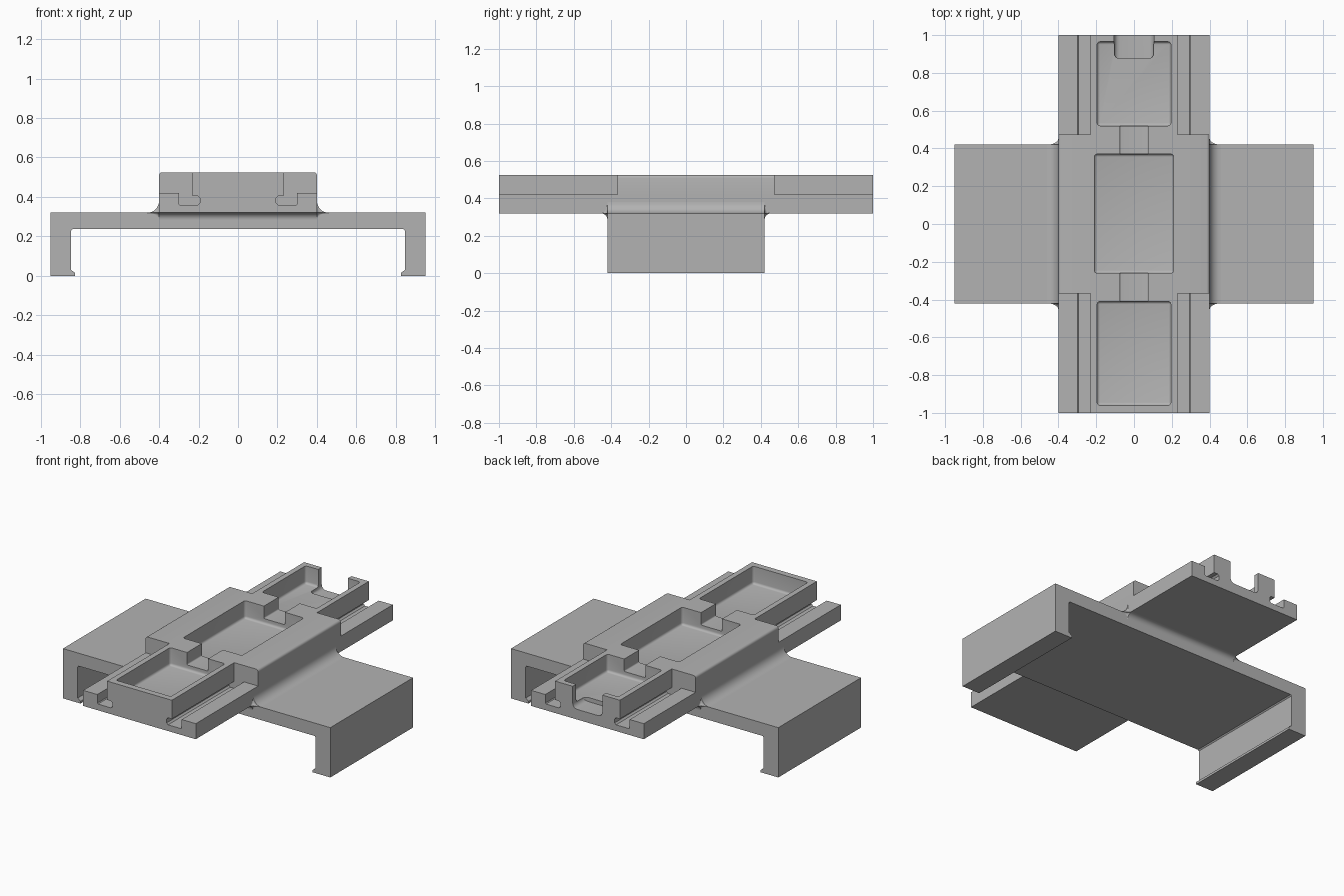
import bpy, bmesh, math

if "Cube" in bpy.data.objects:
    bpy.data.objects.remove(bpy.data.objects["Cube"])

GREY = (0.45, 0.45, 0.45, 1)
grey = bpy.data.materials.new("plain grey")
grey.use_nodes = True
grey.diffuse_color = GREY
grey.node_tree.nodes["Principled BSDF"].inputs["Base Color"].default_value = GREY


def finish(name, bm):
    bmesh.ops.recalc_face_normals(bm, faces=bm.faces)
    mesh = bpy.data.meshes.new(name)
    bm.to_mesh(mesh)
    bm.free()
    mesh.materials.append(grey)
    obj = bpy.data.objects.new(name, mesh)
    bpy.context.collection.objects.link(obj)
    return obj


def loft(name, rings):
    """Skin a list of closed rings and cap both ends."""
    bm = bmesh.new()
    loops = [[bm.verts.new(p) for p in ring] for ring in rings]
    n = len(loops[0])
    for a, b in zip(loops, loops[1:]):
        for i in range(n):
            j = (i + 1) % n
            bm.faces.new((a[i], a[j], b[j], b[i]))
    bm.faces.new(loops[0])
    bm.faces.new(loops[-1])
    return finish(name, bm)


def prism(name, outline, start, end, axis="y"):
    place = (lambda u, v, t: (u, t, v)) if axis == "y" else (lambda u, v, t: (t, u, v))
    return loft(name, [[place(u, v, t) for u, v in outline] for t in (start, end)])


def cutter_box(x0, x1, y0, y1, floor, radius, all_round=True):
    """Open-topped pocket shape with rounded floor edges."""
    bm = bmesh.new()
    bmesh.ops.create_cube(bm, size=1)
    top = 0.7
    for v in bm.verts:
        v.co = (x1 if v.co.x > 0 else x0, y1 if v.co.y > 0 else y0,
                top if v.co.z > 0 else floor)
    edges = [e for e in bm.edges
             if all(v.co.z < top for v in e.verts)
             and (all_round or e.verts[0].co.x == e.verts[1].co.x)]
    bmesh.ops.bevel(bm, geom=edges, offset=radius, segments=4, profile=0.5,
                    affect="EDGES")
    return finish("pocket_cutter", bm)


def cut(target, cutter):
    mod = target.modifiers.new("cut", "BOOLEAN")
    mod.operation, mod.solver, mod.object = "DIFFERENCE", "EXACT", cutter
    bpy.context.view_layer.objects.active = target
    bpy.ops.object.modifier_apply(modifier=mod.name)
    bpy.data.objects.remove(cutter)


def fillet(r, steps=8):
    """Concave quarter arc from (r, 0) to (0, r)."""
    angles = [math.pi / 2 * i / steps for i in range(steps + 1)]
    return [(r - r * math.sin(a), r - r * math.cos(a)) for a in angles]


def mirrored(half):
    return half + [(-x, z) for x, z in reversed(half)]


DECK, TOP, HALF_W, BASE_Y = 0.32, 0.525, 0.4, 0.42

# Bridge-shaped base with hooked legs
prism("base_bracket", mirrored([
    (0.95, DECK), (0.95, 0), (0.825, 0), (0.825, 0.015), (0.845, 0.03),
    (0.845, 0.23), (0.838, 0.237)]), -BASE_Y, BASE_Y)

# Long upper body with rounded top edges
round_r = 0.016
edge = [(HALF_W - x, TOP - z) for x, z in
        [(round_r * (1 - math.cos(a)), round_r * (1 - math.sin(a)))
         for a in [math.pi / 8 * i for i in range(5)]]]
body = prism("upper_body", mirrored([(HALF_W, DECK)] + edge), -1, 1)

# T-shaped side slots at both ends
slot = [(0.23, 0.7), (0.23, 0.405), (0.203, 0.405), (0.193, 0.395), (0.193, 0.37),
        (0.203, 0.36), (0.295, 0.36), (0.3, 0.365), (0.3, 0.42), (0.5, 0.42), (0.5, 0.7)]
for y0, y1 in ((-1.1, -0.367), (0.473, 1.1)):
    for side in (1, -1):
        cut(body, prism("slot_cutter", [(side * x, z) for x, z in slot], y0, y1))

# Three pockets
for half, y0, y1 in ((0.21, -0.26, 0.37), (0.195, -0.96, -0.41), (0.195, 0.52, 0.965)):
    cut(body, cutter_box(-half, half, y0, y1, 0.412, 0.015))

# Channels joining the pockets, and the open notch at the back
for y0, y1 in ((-0.44, -0.23), (0.34, 0.55)):
    cut(body, cutter_box(-0.075, 0.075, y0, y1, 0.445, 0.008, False))
cut(body, cutter_box(-0.105, 0.105, 0.875, 1.1, 0.385, 0.03, False))

# Concave fillets between body and base
R, r = 0.06, 0.035
for side, word in ((1, "left"), (-1, "right")):
    outline = [(0, 0)] + fillet(R)
    prism(f"{word}_side_fillet",
          [(side * (HALF_W + x), DECK + z) for x, z in outline], -BASE_Y, BASE_Y)
for end, word in ((-1, "front"), (1, "back")):
    outline = [(0, 0)] + fillet(r)
    prism(f"{word}_under_fillet",
          [(end * (BASE_Y + y), DECK - z) for y, z in outline], -HALF_W, HALF_W, "x")
    # Flared corners where the fillets meet
    for side, hand in ((1, "left"), (-1, "right")):
        rings = []
        for out, k in fillet(1):
            k = max(k, 0.01)
            arc = [(x * k, z * k) for x, z in fillet(R)]
            low = [(x * k * R / r, -z * k) for x, z in reversed(fillet(r))]
            section = [(0, 0)] + list(reversed(arc)) + list(reversed(low))[1:-1] + [low[0]]
            section = [(0, 0)] + arc[::-1] + low[::-1][1:]
            rings.append([(side * (HALF_W + x), end * (BASE_Y + r * out), DECK + z)
                          for x, z in section])
        loft(f"{word}_{hand}_corner_flare", rings)

# Smooth the rounded parts, keep hard edges
bpy.ops.object.select_all(action="DESELECT")
for obj in bpy.context.scene.objects:
    if obj.type == "MESH":
        obj.select_set(True)
        bpy.context.view_layer.objects.active = obj
bpy.ops.object.shade_smooth_by_angle(angle=math.radians(30))
